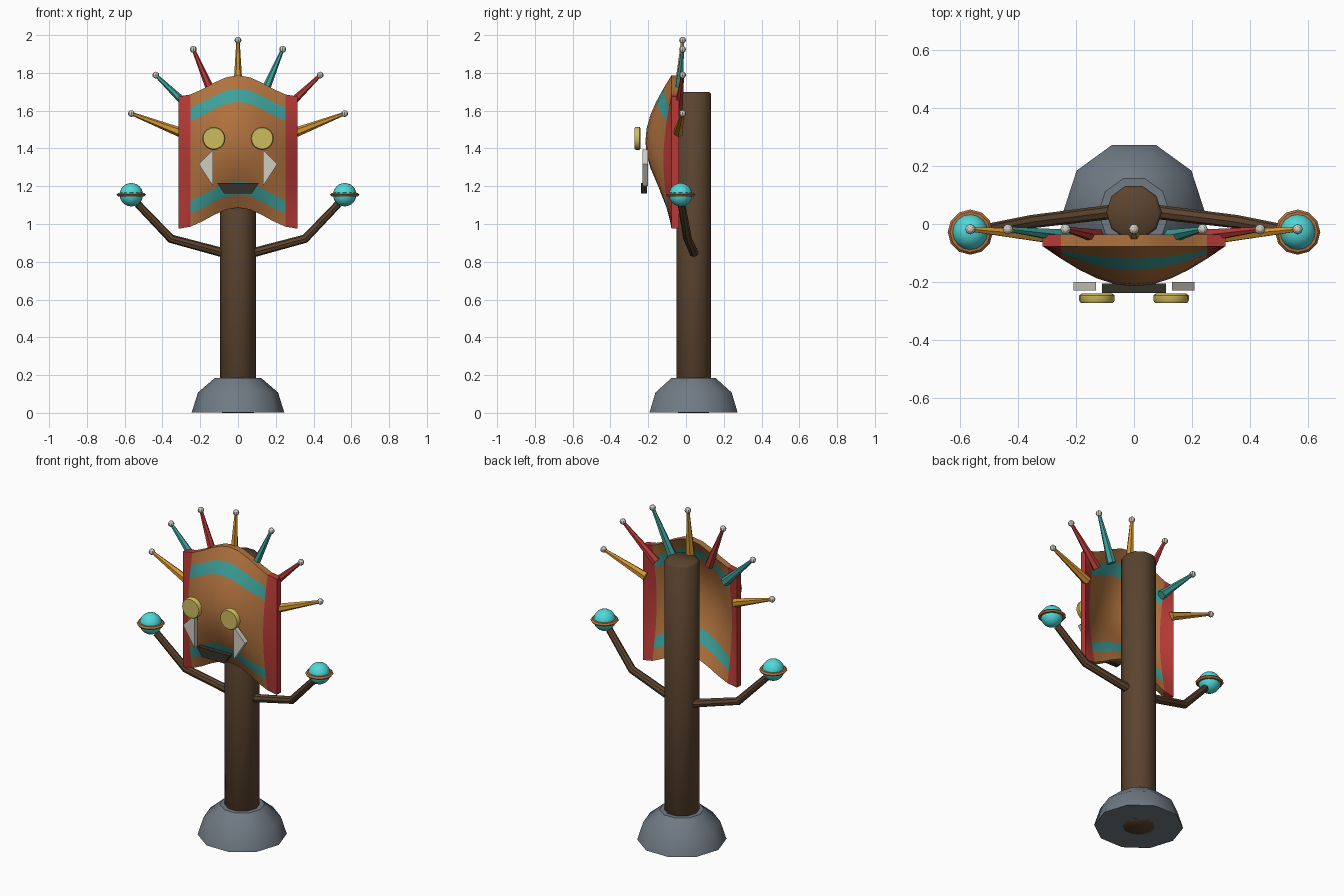
import bpy, bmesh, math
from mathutils import Vector

cube = bpy.data.objects.get("Cube")
if cube:
    bpy.data.objects.remove(cube, do_unlink=True)


def material(name, r, g, b):
    linear = [(c / 255 / 12.92) if c < 11 else ((c / 255 + 0.055) / 1.055) ** 2.4 for c in (r, g, b)]
    m = bpy.data.materials.new(name)
    m.use_nodes = True
    m.diffuse_color = (*linear, 1)
    m.node_tree.nodes["Principled BSDF"].inputs["Base Color"].default_value = (*linear, 1)
    return m


WOOD = material("dark wood", 92, 68, 47)
STONE = material("grey stone", 112, 122, 132)
TAN = material("tan wood", 176, 114, 62)
TEAL = material("teal paint", 62, 160, 154)
RED = material("red paint", 182, 58, 54)
GOLD = material("pale gold", 206, 188, 92)
ORANGE = material("orange paint", 212, 148, 48)
CYAN = material("glowing cyan", 80, 216, 216)
IVORY = material("ivory", 208, 204, 192)
DARK = material("dark mouth", 52, 50, 40)


def finish(bm, name, mats, smooth=None):
    bmesh.ops.recalc_face_normals(bm, faces=bm.faces)
    mesh = bpy.data.meshes.new(name)
    bm.to_mesh(mesh)
    bm.free()
    ob = bpy.data.objects.new(name, mesh)
    bpy.context.collection.objects.link(ob)
    for m in mats:
        mesh.materials.append(m)
    if smooth:
        bpy.ops.object.select_all(action='DESELECT')
        ob.select_set(True)
        bpy.context.view_layer.objects.active = ob
        bpy.ops.object.shade_smooth_by_angle(angle=math.radians(smooth))
    return ob


def loft(name, rings, mat, smooth=None):
    """Skin a list of closed rings and cap both ends."""
    bm = bmesh.new()
    rows = [[bm.verts.new(p) for p in ring] for ring in rings]
    n = len(rows[0])
    for a, b in zip(rows, rows[1:]):
        for i in range(n):
            j = (i + 1) % n
            bm.faces.new((a[i], a[j], b[j], b[i]))
    bm.faces.new(rows[0])
    bm.faces.new(rows[-1])
    return finish(bm, name, [mat], smooth)


def lathe(name, centre, axis, profile, sides, mat, smooth=None):
    """Revolve (radius, distance) pairs about an axis."""
    axis = Vector(axis).normalized()
    u = Vector((1, 0, 0)) if abs(axis.x) < 0.5 else Vector((0, 1, 0))
    u = (u - axis * u.dot(axis)).normalized()
    v = axis.cross(u)
    turn = [2 * math.pi * i / sides for i in range(sides)]
    rings = [[Vector(centre) + axis * d + (u * math.cos(t) + v * math.sin(t)) * r for t in turn]
             for r, d in profile]
    return loft(name, rings, mat, smooth)


def tube(name, path, radii, sides, mat):
    path = [Vector(p) for p in path]
    rings = []
    for i, p in enumerate(path):
        d = (path[min(i + 1, len(path) - 1)] - path[max(i - 1, 0)]).normalized()
        u = d.cross(Vector((0, 1, 0))).normalized()
        v = d.cross(u)
        turn = [2 * math.pi * k / sides for k in range(sides)]
        rings.append([p + (u * math.cos(t) + v * math.sin(t)) * radii[i] for t in turn])
    return loft(name, rings, mat, 35)


def plate(name, outline, y0, y1, mat):
    return loft(name, [[(x, y, z) for x, z in outline] for y in (y0, y1)], mat)


def ball(name, centre, radius, segments, rings, mat, smooth=None):
    bm = bmesh.new()
    bmesh.ops.create_uvsphere(bm, u_segments=segments, v_segments=rings, radius=radius)
    bmesh.ops.translate(bm, verts=bm.verts, vec=centre)
    return finish(bm, name, [mat], smooth)


# Stone foot and post
AXIS_Y = 0.04
lathe("stone_base", (0, AXIS_Y, 0), (0, 0, 1),
      [(0.245, 0.003), (0.212, 0.108), (0.1225, 0.185)], 10, STONE, 40)
lathe("post", (0, AXIS_Y, 0), (0, 0, 1),
      [(0.085, 0), (0.096, 0.01), (0.096, 1.69), (0.086, 1.70)], 10, WOOD, 50)

# Domed mask panel with a wavy top and bottom
COLS = ROWS = 10
HALF_W, HEIGHT, BOTTOM = 0.315, 0.70, 0.975


def mask_point(c, r, depth):
    s, t = 2 * c / COLS - 1, 2 * r / ROWS - 1
    wave = 0.112 * (1 + math.cos(math.pi * s)) / 2
    bulge = 0.138 * math.cos(math.pi * s / 2) * math.cos(math.pi * t / 2)
    return (s * HALF_W, depth - bulge, BOTTOM + wave + HEIGHT * r / ROWS)


bm = bmesh.new()
front, back = [[[bm.verts.new(mask_point(c, r, d)) for c in range(COLS + 1)]
                for r in range(ROWS + 1)] for d in (-0.077, -0.037)]


def mask_face(verts, c, r):
    f = bm.faces.new(verts)
    if c in (0, COLS - 1):
        f.material_index = 2
    elif r in (1, ROWS - 2):
        f.material_index = 1


for r in range(ROWS):
    for c in range(COLS):
        for g in (front, back):
            mask_face((g[r][c], g[r][c + 1], g[r + 1][c + 1], g[r + 1][c]), c, r)
    for c in (0, COLS):
        mask_face((front[r][c], front[r + 1][c], back[r + 1][c], back[r][c]), 0, r)
for c in range(COLS):
    for r in (0, ROWS):
        mask_face((front[r][c], front[r][c + 1], back[r][c + 1], back[r][c]), c, r)
finish(bm, "mask", [TAN, TEAL, RED], 35)

# Mouth plate
plate("mouth", [(-0.11, 1.217), (0.11, 1.217), (0.074, 1.162), (-0.074, 1.162)], -0.238, -0.206, DARK)

for side, s in (("left", 1), ("right", -1)):
    # Eyes and tusks
    lathe(side + "_eye", (s * 0.128, -0.24, 1.453), (0, -1, 0),
          [(0.052, 0), (0.061, 0.006), (0.061, 0.024), (0.056, 0.032)], 20, GOLD, 40)
    plate(side + "_tusk", [(s * 0.132, 1.395), (s * 0.208, 1.317), (s * 0.132, 1.2)],
          -0.23, -0.2, IVORY)

    # Bent arm holding a ringed orb
    tube(side + "_arm", [(s * 0.05, 0.045, 0.84), (s * 0.355, 0.008, 0.922), (s * 0.53, -0.024, 1.105)],
         [0.025, 0.023, 0.02], 8, WOOD)
    hand = Vector((s * 0.565, -0.028, 1.155))
    ball(side + "_orb", hand, 0.062, 16, 12, CYAN, 40)
    lathe(side + "_orb_ring", hand, (0, 0, 1),
          [(0.058, -0.011), (0.070, -0.009), (0.078, 0), (0.070, 0.009), (0.058, 0.011)], 12, TAN, 30)

# Crown of radiating spikes with ball tips
COLOURS = [ORANGE, RED, TEAL, ORANGE, RED, TEAL, ORANGE]
for i, mat in enumerate(COLOURS):
    a = math.radians(21 + 23 * i)
    base, tip = [Vector((math.cos(a) * r, y, 1.368 + math.sin(a) * r))
                 for r, y in ((0.32, -0.042), (0.605, -0.018))]
    tube(f"spike_{i + 1}", [base, tip], [0.026, 0.009], 6, mat)
    ball(f"spike_tip_{i + 1}", tip, 0.018, 8, 6, IVORY)
